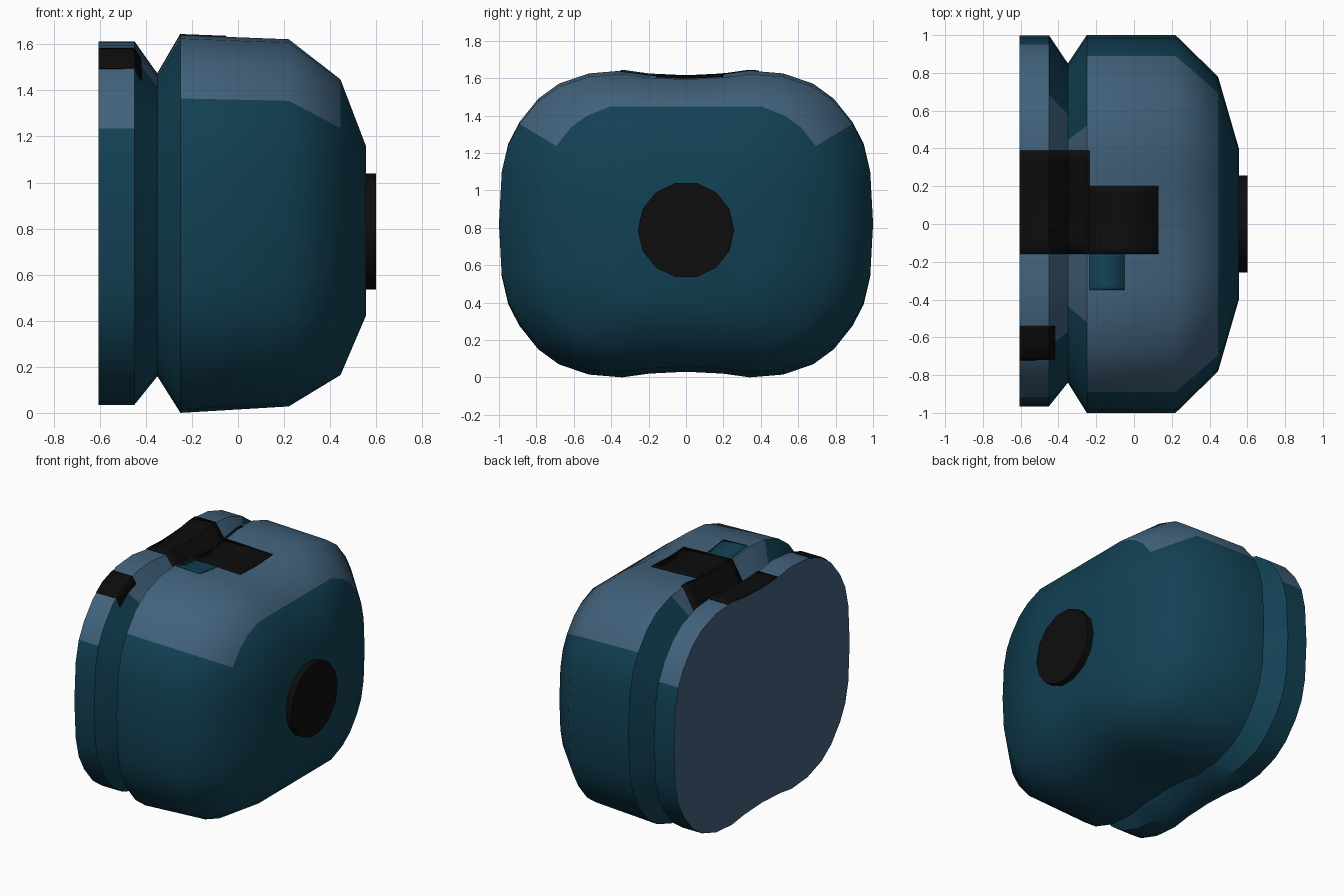
import bpy, bmesh, math

if "Cube" in bpy.data.objects:
    bpy.data.objects.remove(bpy.data.objects["Cube"])


def material(name, rgb):
    m = bpy.data.materials.new(name)
    m.diffuse_color = (*rgb, 1)
    m.use_nodes = True
    m.node_tree.nodes["Principled BSDF"].inputs["Base Color"].default_value = m.diffuse_color
    return m


TEAL = material("dark teal", (0.006, 0.052, 0.088))
SLATE = material("slate blue", (0.054, 0.122, 0.200))
BLACK = material("black", (0.004, 0.004, 0.004))

# Quarter cross-section (y, z from centre), top centre to side, with a shallow notch
QUARTER = [(0, .79), (.2, .80), (.34, .82), (.52, .805), (.68, .75), (.79, .67),
           (.89, .545), (.95, .43), (.985, .28), (1, 0)]
# Rings along the body: x, y scale, z scale, y centre, z centre, notch kept
RINGS = [(-.605, .982, .96, .017, .822, 1),
         (-.45, .982, .96, .017, .822, 1),
         (-.35, .845, .80, .005, .815, 1),
         (-.25, 1, 1, 0, .82, 1),
         (.22, 1, .972, 0, .825, 1),
         (.445, .78, .79, 0, .806, 0),
         (.555, .4, .455, 0, .79, 0)]
# How many top segments each side are slate, per strip between rings
SLATE_SEGMENTS = [7, 4, 3, 6, 6, 0]


def quarter(ring):
    """Scaled quarter points of one ring, relative to its centre."""
    _, sy, sz, _, _, notch = ring
    return [(y * sy, (z if notch or y > .52 else .812) * sz) for y, z in QUARTER]


def finish(name, bm, mats, angle=50):
    bmesh.ops.recalc_face_normals(bm, faces=bm.faces)
    me = bpy.data.meshes.new(name)
    bm.to_mesh(me)
    bm.free()
    for m in mats:
        me.materials.append(m)
    ob = bpy.data.objects.new(name, me)
    bpy.context.collection.objects.link(ob)
    bpy.ops.object.select_all(action='DESELECT')
    ob.select_set(True)
    bpy.context.view_layer.objects.active = ob
    bpy.ops.object.shade_smooth_by_angle(angle=math.radians(angle))
    return ob


# Lofted body with rim and groove
bm = bmesh.new()
loops = []
for ring in RINGS:
    q = quarter(ring)
    right = q + [(y, -z) for y, z in reversed(q[:-1])]
    outline = right + [(-y, z) for y, z in reversed(right[1:-1])]
    loops.append([bm.verts.new((ring[0], ring[3] + y, ring[4] + z)) for y, z in outline])
n = len(loops[0])
for a, b, limit in zip(loops, loops[1:], SLATE_SEGMENTS):
    for i in range(n):
        j = (i + 1) % n
        f = bm.faces.new((a[i], a[j], b[j], b[i]))
        f.material_index = int(i < limit or i >= n - limit)
bm.faces.new(loops[0]).material_index = 1
bm.faces.new(loops[-1])
finish("body_shell", bm, [TEAL, SLATE])


def surface_z(x, y):
    """Height of the body's top at (x, y)."""
    for a, b in zip(RINGS, RINGS[1:]):
        if a[0] <= x <= b[0]:
            t = (x - a[0]) / (b[0] - a[0])
            ring = [p + (r - p) * t for p, r in zip(a, b)]
            break
    q = quarter(ring)
    d = abs(y - ring[3])
    for (y0, z0), (y1, z1) in zip(q, q[1:]):
        if d <= y1:
            return ring[4] + z0 + (z1 - z0) * (d - y0) / (y1 - y0)
    return ring[4]


def plate(name, x0, x1, y0, y1, mat, steps=10):
    """Thin plate draped over the top of the body."""
    xs = [x0] + [r[0] for r in RINGS if x0 < r[0] < x1] + [x1]
    bm = bmesh.new()
    grid = [[bm.verts.new((x, y, surface_z(x, y) + .003))
             for y in (y0 + (y1 - y0) * k / steps for k in range(steps + 1))] for x in xs]
    for a, b in zip(grid, grid[1:]):
        for k in range(steps):
            bm.faces.new((a[k], b[k], b[k + 1], a[k + 1]))
    ob = finish(name, bm, [mat], 30)
    mod = ob.modifiers.new("thickness", 'SOLIDIFY')
    mod.thickness = .005
    mod.offset = 0


# Markings on the top
plate("rim_band", -.605, -.235, -.16, .39, BLACK)
plate("top_panel", -.235, .13, -.16, .20, BLACK)
plate("small_panel", -.235, -.05, -.35, -.16, TEAL)
plate("rim_tab", -.605, -.42, -.72, -.54, BLACK)

# Round black disc on the end
bm = bmesh.new()
discs = []
for x in (.54, .6):
    discs.append([bm.verts.new((x, .258 * math.cos(math.tau * i / 14),
                                .788 + .258 * math.sin(math.tau * i / 14))) for i in range(14)])
for i in range(14):
    j = (i + 1) % 14
    bm.faces.new((discs[0][i], discs[0][j], discs[1][j], discs[1][i]))
for d in discs:
    bm.faces.new(d)
finish("end_disc", bm, [BLACK], 30)
